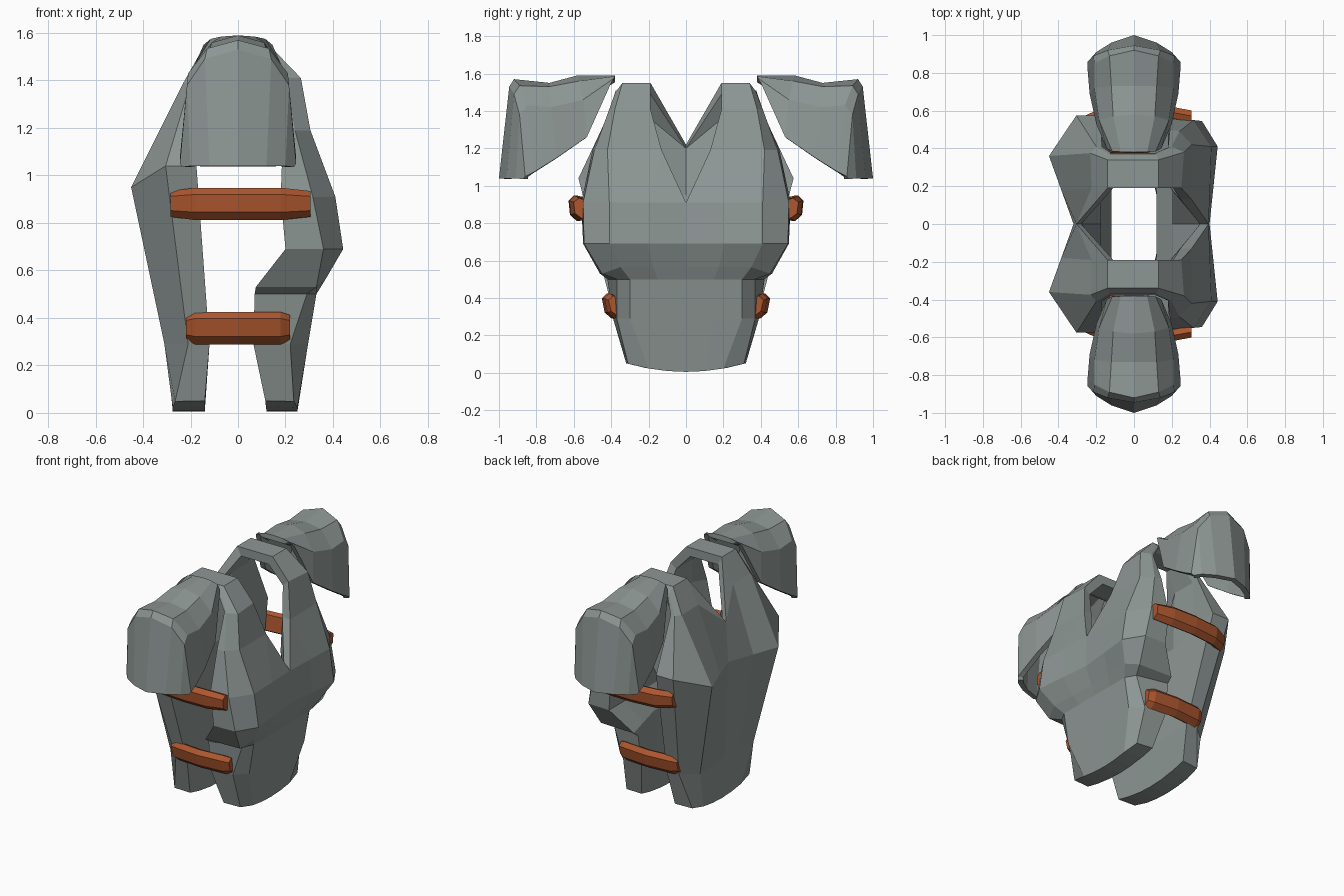
import bpy, bmesh

if "Cube" in bpy.data.objects:
    bpy.data.objects.remove(bpy.data.objects["Cube"])


def material(name, rgb):
    m = bpy.data.materials.new(name)
    m.diffuse_color = (*rgb, 1)
    m.use_nodes = True
    m.node_tree.nodes["Principled BSDF"].inputs["Base Color"].default_value = m.diffuse_color
    return m


STEEL = material("steel", (.27, .31, .30))
LEATHER = material("leather", (.42, .095, .028))


def finish(name, bm, mat, mirror):
    """Turn a bmesh into an object mirrored on the given axes."""
    me = bpy.data.meshes.new(name)
    bm.to_mesh(me)
    bm.free()
    me.materials.append(mat)
    ob = bpy.data.objects.new(name, me)
    bpy.context.collection.objects.link(ob)
    m = ob.modifiers.new("mirror", 'MIRROR')
    m.use_axis = mirror
    m.merge_threshold = 0.001
    return ob


def skin(bm, rows):
    """Skin a grid of points (None = no point) and return its vertices."""
    grid = [[bm.verts.new(p) if p else None for p in r] for r in rows]
    for a, b in zip(grid, grid[1:]):
        for i in range(len(a) - 1):
            f = [v for v in (a[i], a[i + 1], b[i + 1], b[i]) if v]
            if len(f) > 2:
                bm.faces.new(f)
    return grid


def plate(z, x0, c2, c3, c4, dz=0, rim=False):
    """Half a plate: centre line, bulge, corner, armhole edge, then the inside."""
    side = 1 if x0 > 0 else -1
    c1 = ((x0 + c2[0]) / 2, c2[1] / 2)
    xi = side * max(abs(c4[0]), .12)
    ring = [(x0, 0, z), (*c1, z), (*c2, z), (*c3, z + dz), (*c4, z + dz),
            ((xi + c4[0]) / 2, c4[1] * .7, z + dz / 2), (xi, c1[1], z)]
    return ring + [(x0 - .045 * side if rim else xi, 0, z)]


def hem(x, x3, x4):
    """Bottom row, curving up towards the sides."""
    r = plate(0, x, (x, .2), (x3, .31), (x4, .32))
    return [(px, py, .005 + .45 * py * py) for px, py, _ in r]


def collar(z, c1, c2, c3, c4, dz=0, point=None):
    """Half a row beside the neck hole; point is the bottom of its V if any."""
    side = 1 if c1[0] > 0 else -1
    t = max(0, (z - 1.2) / .35)
    xi, zi = c1[0] - side * .06 * (1 - .5 * t), z - .06 * t
    ring = [None, (*c1, z), (*c2, z), (*c3, z + dz), (*c4, z + dz), (xi, c2[1] - .01, zi), (xi, c1[1], zi), None]
    if point:
        ring[0], ring[7] = (point[0], 0, point[1]), (point[0] + .025, 0, point[1] - .02)
    return ring


# Torso: up the chest, over the shoulder and down the back
torso = [
    hem(.25, .235, .115),
    plate(.29, .295, (.295, .3), (.22, .37), (.065, .39)),
    plate(.50, .33, (.33, .3), (.29, .37), (.07, .42)),
    plate(.565, .355, (.37, .35), (.33, .45), (.075, .46), -.035),
    plate(.69, .40, (.443, .41), (.36, .545), (.20, .55)),
    plate(.91, .395, (.41, .41), (.315, .55), (.18, .56), rim=True),
    collar(1.19, (.305, .13), (.305, .42), (.24, .49), (.19, .5)),
    collar(1.41, (.25, .19), (.265, .38), (.20, .41), (.18, .405)),
    collar(1.55, (.13, .19), (.13, .34), (.12, .37), (.11, .375), -.04),
    collar(1.55, (-.14, .19), (-.14, .34), (-.13, .37), (-.12, .375), -.04),
    collar(1.39, (-.225, .19), (-.23, .375), (-.20, .41), (-.17, .41), point=(-.305, 1.22)),
    plate(.95, -.32, (-.45, .36), (-.305, .575), (-.175, .575), .09),
    plate(.29, -.295, (-.31, .29), (-.21, .375), (-.12, .38)),
    hem(-.275, -.265, -.14),
]
bm = bmesh.new()
grid = skin(bm, torso)
# Neckline rim
for a, b in zip(grid, grid[1:]):
    if not (a[0] and b[0]):
        bm.faces.new((a[-1] or a[-2], a[0] or a[1], b[0] or b[1], b[-1] or b[-2]))
# Hem undersides
for r in (grid[0], grid[-1]):
    for i in range(3):
        q = [r[i], r[7 - i], r[6 - i], r[i + 1]]
        bm.faces.new(q if r is grid[0] else q[::-1])
finish("torso_armour", bm, STEEL, (False, True, False))

# Shoulder guards: fanned arches from the neck side outwards
guard = [
    [(0, .38, 1.59), (.07, .382, 1.585), (.115, .385, 1.575), (.145, .40, 1.55)],
    [(0, .58, 1.59), (.11, .57, 1.56), (.185, .55, 1.46), (.2, .53, 1.26)],
    [(0, .73, 1.55), (.12, .73, 1.53), (.21, .72, 1.42), (.235, .69, 1.15)],
    [(0, .92, 1.57), (.13, .89, 1.535), (.21, .85, 1.43), (.245, .81, 1.075)],
    [(0, .945, 1.53), (.14, .92, 1.49), (.215, .89, 1.38), (.245, .86, 1.05)],
    [(0, 1.0, 1.04), (.12, .96, 1.04), (.20, .91, 1.04), (.235, .87, 1.035)],
]
bm = bmesh.new()
skin(bm, guard)
solid = finish("shoulder_guards", bm, STEEL, (True, True, False)).modifiers.new("thickness", 'SOLIDIFY')
solid.thickness = .035
solid.offset = -1

# Side straps: a bevelled band swept along a bowed path, tapering at its ends
SECTION = [(-.03, -.05), (0, -.068), (.032, -.035), (.032, .04), (0, .068), (-.03, .055)]


def strap(name, path, z, tilt):
    bm = bmesh.new()
    rings = []
    for k, (x, y) in enumerate(path):
        s = .8 if k in (0, len(path) - 1) else 1
        rings.append([bm.verts.new((x, y + n + tilt * h, z + s * h)) for n, h in SECTION])
    for a, b in zip(rings, rings[1:]):
        for i in range(6):
            j = (i + 1) % 6
            bm.faces.new((a[i], a[j], b[j], b[i]))
    bm.faces.new(rings[0])
    bm.faces.new(rings[-1])
    bmesh.ops.recalc_face_normals(bm, faces=bm.faces)
    finish(name, bm, LEATHER, (False, True, False))


strap("chest_straps", [(-.285, .525), (-.18, .575), (0, .592), (.18, .588), (.305, .565)], .88, .1)
strap("waist_straps", [(-.22, .375), (-.18, .395), (0, .41), (.18, .395), (.22, .375)], .357, .2)
